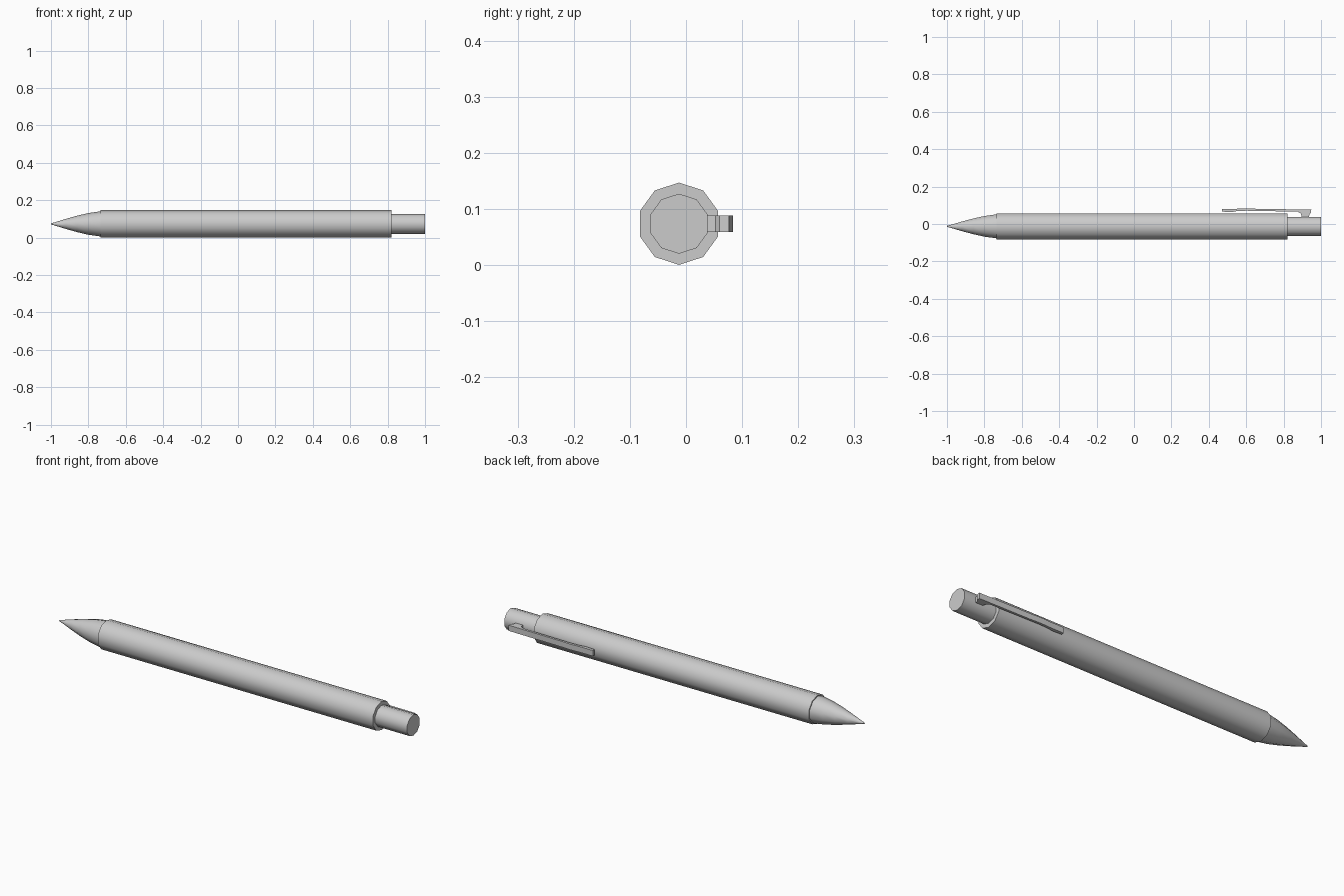
import bpy, bmesh, math

cube = bpy.data.objects.get("Cube")
if cube:
    bpy.data.objects.remove(cube)

SIDES = 10
AXIS_Y, AXIS_Z = -0.0125, 0.0735

grey = bpy.data.materials.new("plain_grey")
grey.use_nodes = True
grey.diffuse_color = (0.6, 0.6, 0.6, 1)
grey.node_tree.nodes["Principled BSDF"].inputs["Base Color"].default_value = (0.6, 0.6, 0.6, 1)


def finish(name, bm, angle):
    bmesh.ops.recalc_face_normals(bm, faces=bm.faces)
    mesh = bpy.data.meshes.new(name)
    bm.to_mesh(mesh)
    bm.free()
    mesh.materials.append(grey)
    obj = bpy.data.objects.new(name, mesh)
    bpy.context.collection.objects.link(obj)
    bpy.ops.object.select_all(action="DESELECT")
    obj.select_set(True)
    bpy.context.view_layer.objects.active = obj
    bpy.ops.object.shade_smooth_by_angle(angle=math.radians(angle))
    return obj


def turned(name, profile):
    """Ten-sided solid around the long axis from (x, radius) pairs."""
    bm = bmesh.new()
    rings = []
    for x, r in profile:
        ring = []
        for i in range(SIDES):
            a = math.pi / 2 + math.tau * i / SIDES
            ring.append(bm.verts.new((x, AXIS_Y + r * math.cos(a), AXIS_Z + r * math.sin(a))))
        rings.append(ring)
    for a, b in zip(rings, rings[1:]):
        for i in range(SIDES):
            j = (i + 1) % SIDES
            bm.faces.new((a[i], a[j], b[j], b[i]))
    bm.faces.new(rings[0])
    bm.faces.new(rings[-1])
    return finish(name, bm, 40)


# Barrel, tapered nose and push button
turned("barrel", [(-0.735, 0.0733), (0.82, 0.0733)])
turned("nose_cone", [(-1, 0.003), (-0.975, 0.010), (-0.92, 0.027), (-0.86, 0.044),
                     (-0.80, 0.058), (-0.73, 0.068)])
turned("push_button", [(0.80, 0.0535), (1.0, 0.0535)])

# Pocket clip: side outline extruded across its width
outline = [(0.47, 0.081), (0.54, 0.081), (0.60, 0.084), (0.66, 0.081), (0.948, 0.077),
           (0.946, 0.060), (0.938, 0.053), (0.936, 0.036), (0.896, 0.036), (0.893, 0.056),
           (0.875, 0.066), (0.60, 0.071), (0.55, 0.069), (0.525, 0.064), (0.47, 0.066)]
bm = bmesh.new()
face = bm.faces.new([bm.verts.new((x, y, AXIS_Z - 0.0145)) for x, y in outline])
out = bmesh.ops.extrude_face_region(bm, geom=[face])
top = [v for v in out["geom"] if isinstance(v, bmesh.types.BMVert)]
bmesh.ops.translate(bm, verts=top, vec=(0, 0, 0.029))
finish("pocket_clip", bm, 30)
